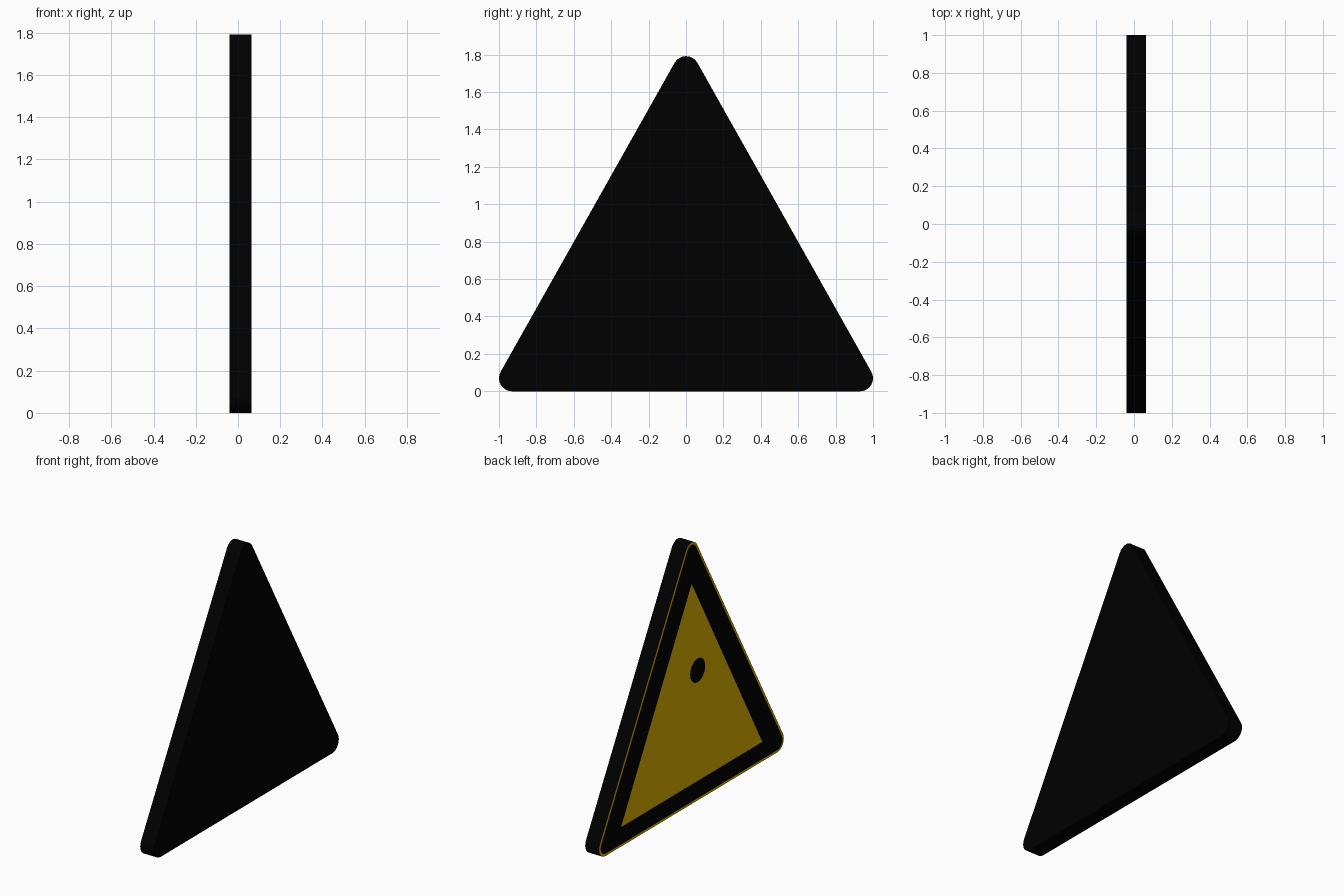
import bpy
import bmesh
from math import atan2, cos, sin, pi
from mathutils import Vector

cube = bpy.data.objects.get("Cube")
if cube:
    bpy.data.objects.remove(cube, do_unlink=True)


def material(name, color):
    mat = bpy.data.materials.new(name)
    mat.use_nodes = True
    mat.diffuse_color = color
    mat.node_tree.nodes["Principled BSDF"].inputs["Base Color"].default_value = color
    return mat


BLACK = material("matte_black", (0, 0, 0, 1))
YELLOW = material("warning_yellow", (0.72, 0.45, 0, 1))

# Corner centres of the sign outline, as (y, z), counter-clockwise
CENTRES = [Vector((-0.93, 0.07)), Vector((0.93, 0.07)), Vector((0, 1.722))]


def rounded_triangle(radius, steps=8):
    """Arc around each corner centre, from one side's outward normal to the next."""
    points = []
    for i, c in enumerate(CENTRES):
        before = c - CENTRES[i - 1]
        after = CENTRES[(i + 1) % 3] - c
        start = atan2(-before.x, before.y)
        turn = (atan2(-after.x, after.y) - start) % (2 * pi)
        for k in range(steps + 1):
            a = start + turn * k / steps
            points.append((c.x + radius * cos(a), c.y + radius * sin(a)))
    return points


def circle(y, z, radius, sides=32):
    return [(y + radius * cos(2 * pi * i / sides), z + radius * sin(2 * pi * i / sides))
            for i in range(sides)]


def sheet(name, outline, x, mat, thickness=0):
    """Flat panel facing -x; with a thickness it is extruded toward +x."""
    bm = bmesh.new()
    face = bm.faces.new([bm.verts.new((x, y, z)) for y, z in reversed(outline)])
    if thickness:
        back = bmesh.ops.extrude_face_region(bm, geom=[face], use_keep_orig=True)
        moved = [v for v in back["geom"] if isinstance(v, bmesh.types.BMVert)]
        bmesh.ops.translate(bm, verts=moved, vec=(thickness, 0, 0))
        bmesh.ops.recalc_face_normals(bm, faces=bm.faces)
    mesh = bpy.data.meshes.new(name)
    bm.to_mesh(mesh)
    bm.free()
    mesh.materials.append(mat)
    obj = bpy.data.objects.new(name, mesh)
    bpy.context.collection.objects.link(obj)
    return obj


# Solid backing board
sheet("backing_board", rounded_triangle(0.07), -0.04, BLACK, thickness=0.104)

# Printed face, layered directly on the board
sheet("yellow_rim", rounded_triangle(0.07), -0.041, YELLOW)
sheet("black_border", rounded_triangle(0.054), -0.042, BLACK)
sheet("yellow_panel", [(-0.765, 0.135), (0.765, 0.135), (0, 1.51)], -0.043, YELLOW)

# Dot standing just off the face
sheet("black_dot", circle(-0.035, 0.91, 0.081), -0.064, BLACK)
